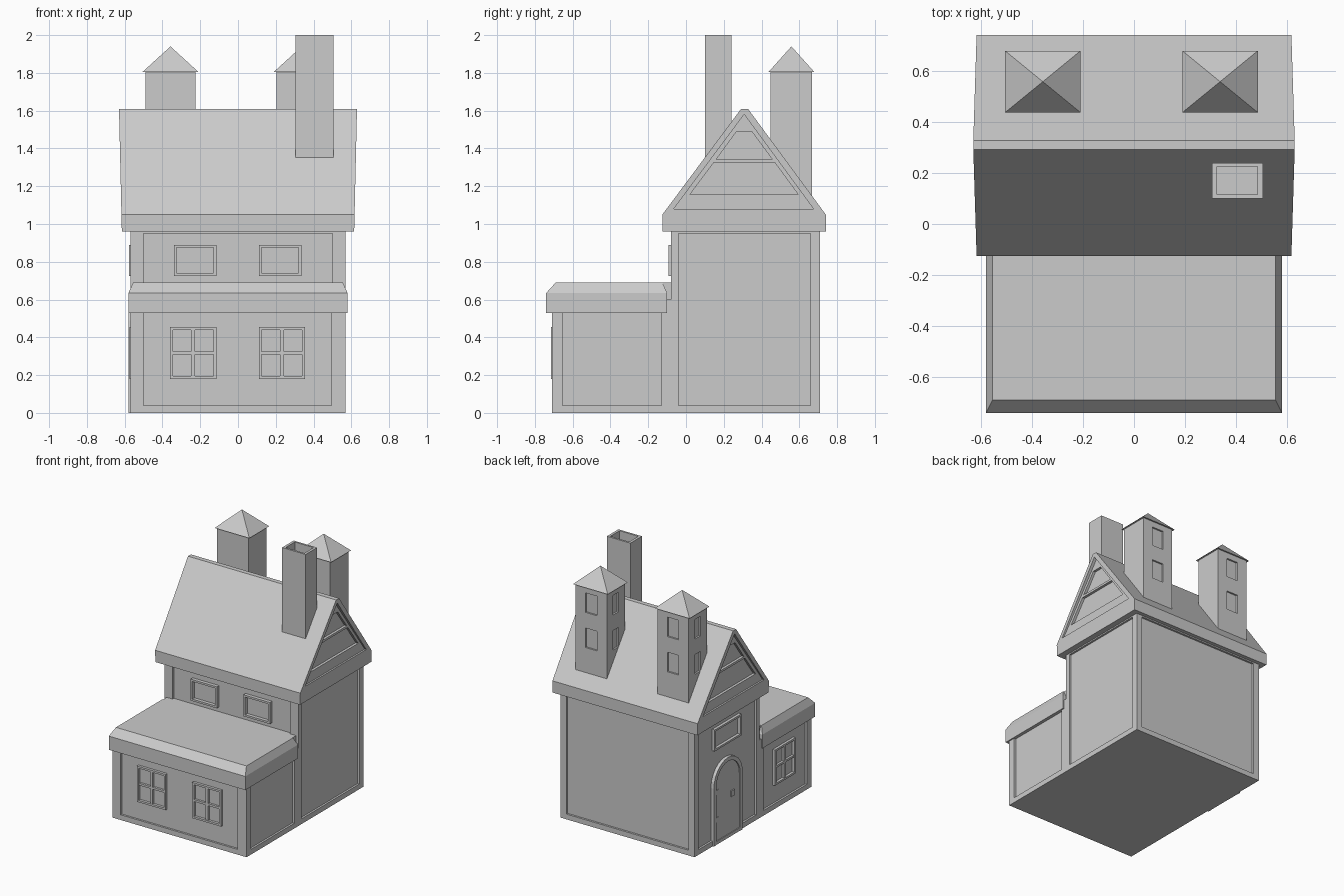
import bpy, bmesh, math
from mathutils import Vector

if "Cube" in bpy.data.objects:
    bpy.data.objects.remove(bpy.data.objects["Cube"])


def prism(name, pts, axis, lo, hi):
    """Extrude a 2D outline along an axis (x: y,z / y: x,z / z: x,y)."""
    def place(a, b, c):
        return {'x': (c, a, b), 'y': (a, c, b), 'z': (a, b, c)}[axis]
    bm = bmesh.new()
    bot = [bm.verts.new(place(a, b, lo)) for a, b in pts]
    top = [bm.verts.new(place(a, b, hi)) for a, b in pts]
    n = len(pts)
    bm.faces.new(bot)
    bm.faces.new(top)
    for i in range(n):
        bm.faces.new((bot[i], bot[(i + 1) % n], top[(i + 1) % n], top[i]))
    bmesh.ops.recalc_face_normals(bm, faces=bm.faces)
    me = bpy.data.meshes.new(name)
    bm.to_mesh(me)
    bm.free()
    ob = bpy.data.objects.new(name, me)
    bpy.context.collection.objects.link(ob)
    return ob


def rect(a0, a1, b0, b1):
    return [(a0, b0), (a1, b0), (a1, b1), (a0, b1)]


def cut(ob, pts, axis, lo, hi):
    """Carve a prism out of an object."""
    tool = prism("cutter", pts, axis, lo, hi)
    tool.hide_render = True
    mod = ob.modifiers.new("cut", 'BOOLEAN')
    mod.operation = 'DIFFERENCE'
    mod.solver = 'EXACT'
    mod.object = tool
    bpy.context.view_layer.objects.active = ob
    bpy.ops.object.modifier_apply(modifier=mod.name)
    bpy.data.objects.remove(tool)


def window(name, axis, a0, a1, b0, b1, lo, hi, cross=False):
    """Raised window frame, optionally divided into four panes."""
    t = 0.015
    bars = [(a0, a0 + t, b0, b1), (a1 - t, a1, b0, b1),
            (a0 + t, a1 - t, b0, b0 + t), (a0 + t, a1 - t, b1 - t, b1)]
    for i, b in enumerate(bars):
        prism(f"{name}_frame_{i}", rect(*b), axis, lo, hi)
    if cross:
        am, bmid = (a0 + a1) / 2, (b0 + b1) / 2
        prism(name + "_mullion", rect(am - .01, am + .01, b0 + t, b1 - t), axis, lo + .003, hi - .003)
        prism(name + "_crossbar", rect(a0 + t, a1 - t, bmid - .008, bmid + .008), axis, lo + .003, hi - .004)


# House walls: tall block with low front wing
walls = prism("walls", [(-.71, 0), (.71, 0), (.71, 1.0), (-.08, 1.0), (-.08, .6), (-.71, .6)],
              'x', -.57, .57)
D = .015
cut(walls, rect(-.5, .495, .04, .56), 'y', -.8, -.71 + D)
cut(walls, rect(-.5, .5, .65, .95), 'y', -.3, -.08 + D)
cut(walls, rect(-.52, .52, .04, .95), 'y', .71 - D, .8)
for lo, hi in ((-.7, -.57 + D), (.57 - D, .7)):
    cut(walls, rect(-.655, -.13, .04, .56), 'x', lo, hi)
    cut(walls, rect(-.04, .66, .04, .95), 'x', lo, hi)

# Wing roof: slab with chamfered upper edge
wing_roof = prism("wing_roof", rect(-.58, .58, -.74, -.10), 'z', .53, .635)
bm = bmesh.new()
bm.from_mesh(wing_roof.data)
top = max(bm.faces, key=lambda f: f.calc_center_median().z)
cap = bmesh.ops.extrude_discrete_faces(bm, faces=[top])['faces'][0]
for v in cap.verts:
    v.co = Vector((math.copysign(.555, v.co.x), -.69 if v.co.y < -.4 else -.125, .69))
low = sorted([v for v in bm.verts if abs(v.co.z - .635) < 1e-4], key=lambda v: math.atan2(v.co.y + .42, v.co.x))
high = sorted(cap.verts, key=lambda v: math.atan2(v.co.y + .42, v.co.x))
for i in range(4):
    j = (i + 1) % 4
    if not bm.edges.get((low[i], high[i])) or not any(
            {low[i], low[j], high[i], high[j]} == set(f.verts) for f in bm.faces):
        bm.faces.new((low[i], low[j], high[j], high[i]))
bmesh.ops.recalc_face_normals(bm, faces=bm.faces)
bm.to_mesh(wing_roof.data)
bm.free()
prism("wing_roof_joint", rect(-.55, .55, -.14, -.05), 'z', .58, .689)

# Main roof: gable with fascia, ends leaning slightly outward
roof = prism("main_roof", [(-.125, .96), (.74, .96), (.74, 1.05), (.328, 1.61), (.292, 1.61), (-.125, 1.05)],
             'x', -1, 1)
for v in roof.data.vertices:
    v.co.x *= .615 + .015 * (v.co.z - .96) / .65
# Gable recesses with two stepped openings
for s in (-1, 1):
    for pts, depth in (([(-.065, 1.08), (.675, 1.08), (.308, 1.58)], .605),
                       ([(.02, 1.155), (.595, 1.155), (.47, 1.325), (.147, 1.325)], .585),
                       ([(.16, 1.342), (.457, 1.342), (.348, 1.49), (.268, 1.49)], .585)):
        cut(roof, pts, 'x', *sorted((s * depth, s * .8)))

# Chimney with open flue
chimney = prism("chimney", rect(.305, .505, .10, .24), 'z', 1.3, 2.0)
cut(chimney, rect(.325, .485, .115, .225), 'z', 1.75, 2.1)

# Two rear turrets with pyramid caps and recessed windows
for side, cx in (("left", -.3575), ("right", .3375)):
    turret = prism(side + "_turret", rect(cx - .133, cx + .133, .448, .668), 'z', 1.1, 1.812)
    for z in (1.34, 1.61):
        cut(turret, rect(cx - .048, cx + .048, z, z + .15), 'y', .655, .75)
        cut(turret, rect(.525, .592, z, z + .15), 'x', cx - .2, cx - .12)
    bpy.ops.mesh.primitive_cone_add(vertices=4, radius1=math.sqrt(.5), radius2=0, depth=1)
    capo = bpy.context.object
    capo.name = side + "_turret_cap"
    for v in capo.data.vertices:
        x, y, z = v.co
        c = math.sqrt(.5)
        v.co = ((x - y) * c * .296 + cx, (x + y) * c * .242 + .558, (z + .5) * .135 + 1.805)

# Front windows, upper and lower
for i, (u, l) in enumerate(((-.34, -.36), (.11, .11))):
    window(f"upper_window_{i}", 'y', u, u + .225, .725, .89, -.092, -.06)
    window(f"lower_window_{i}", 'y', l, l + .245, .18, .455, -.715, -.69, True)

# Left side windows
window("side_upper_window", 'x', .15, .475, .725, .89, -.577, -.55)
window("side_lower_window", 'x', -.51, -.26, .18, .455, -.575, -.55, True)


def arch(r, z0, h, n=12):
    c = .315
    return [(c + r, z0)] + [(c + r * math.cos(math.pi * i / n), h - r + r * math.sin(math.pi * i / n))
                            for i in range(n + 1)] + [(c - r, z0)]


# Arched door with frame, handle, hinges and sill
prism("door_frame", arch(.175, 0, .62) + arch(.145, 0, .59)[::-1], 'x', -.58, -.55)
prism("door", arch(.147, .0, .592), 'x', -.572, -.55)
prism("door_sill", rect(.165, .465, 0, .025), 'x', -.578, -.55)
prism("door_handle", rect(.235, .275, .3, .345), 'x', -.58, -.56)
for i, z in enumerate((.17, .38)):
    prism(f"door_hinge_{i}", rect(.425, .458, z, z + .035), 'x', -.577, -.56)
